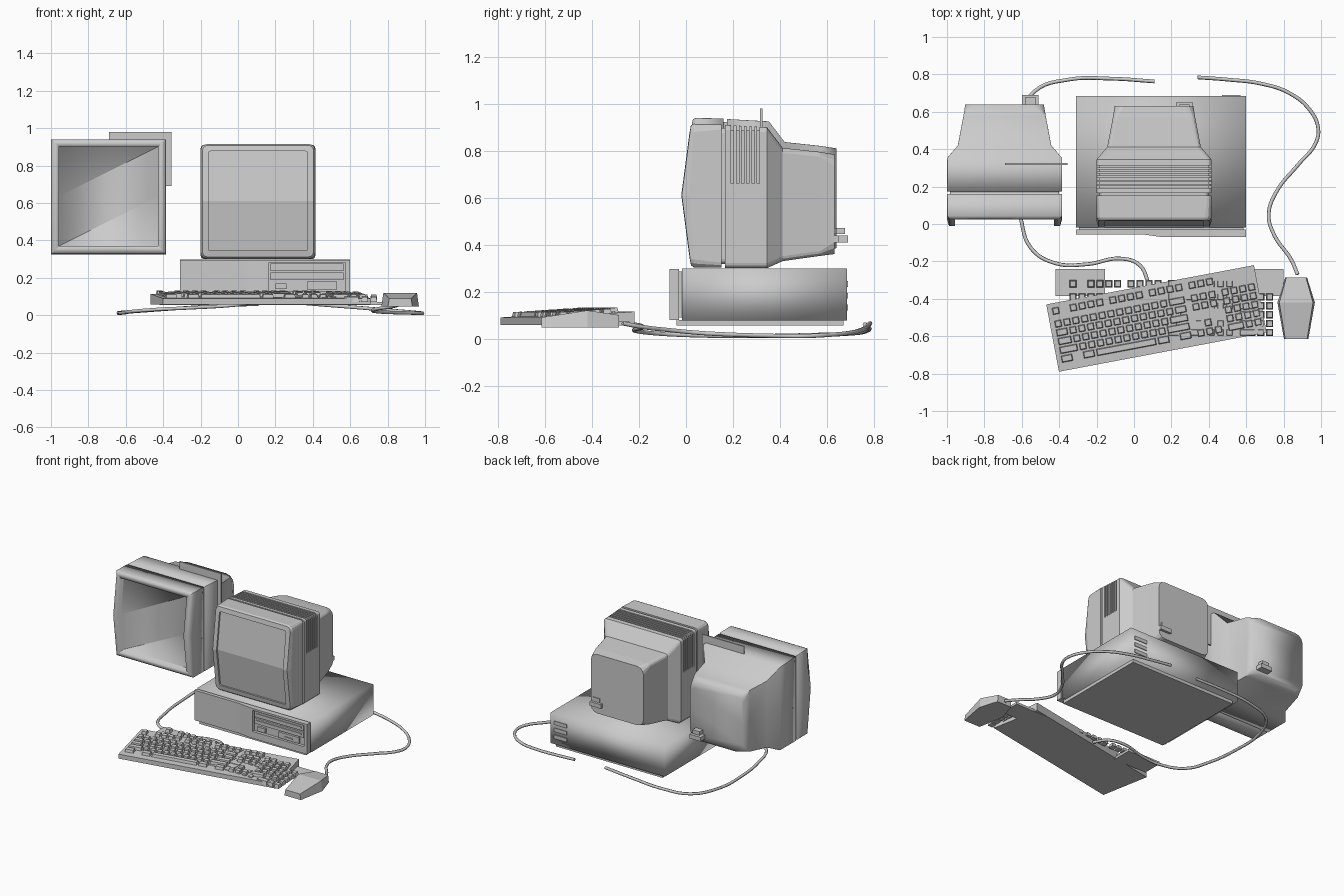
import bpy, bmesh, math
from mathutils import Vector

if "Cube" in bpy.data.objects:
    bpy.data.objects.remove(bpy.data.objects["Cube"])


def mesh(name, verts, faces, smooth=False):
    me = bpy.data.meshes.new(name)
    me.from_pydata(verts, [], faces)
    bm = bmesh.new()
    bm.from_mesh(me)
    bmesh.ops.recalc_face_normals(bm, faces=bm.faces)
    bm.to_mesh(me)
    bm.free()
    for p in me.polygons:
        p.use_smooth = smooth
    ob = bpy.data.objects.new(name, me)
    bpy.context.collection.objects.link(ob)
    return ob


def prism(name, pts, axis, a, b, smooth=False):
    """Extrude a 2D outline along an axis from a to b."""
    place = {'x': lambda p, t: (t, p[0], p[1]),
             'y': lambda p, t: (p[0], t, p[1]),
             'z': lambda p, t: (p[0], p[1], t)}[axis]
    n = len(pts)
    verts = [place(p, t) for t in (a, b) for p in pts]
    faces = [[i, (i + 1) % n, n + (i + 1) % n, n + i] for i in range(n)]
    faces += [list(range(n)), list(range(n, 2 * n))]
    return mesh(name, verts, faces, smooth)


def box(name, x0, x1, y0, y1, z0, z1, smooth=False):
    return prism(name, [(x0, y0), (x1, y0), (x1, y1), (x0, y1)], 'z', z0, z1, smooth)


def cut(target, cutter):
    cutter.hide_render = True
    cutter.hide_set(True)
    m = target.modifiers.new("cut", 'BOOLEAN')
    m.operation, m.solver, m.object = 'DIFFERENCE', 'EXACT', cutter


def ring(cx, hw, z0, z1, y, r, bulge, seg=3):
    """Rounded rectangle loop, bowed forward at mid height."""
    cz, hh = (z0 + z1) / 2, (z1 - z0) / 2
    pts = []
    for sx, sz, a0 in ((1, 1, 0), (-1, 1, 90), (-1, -1, 180), (1, -1, 270)):
        if sx == 1 and sz == 1:
            pts.append((hw, 0))
        if sx == -1 and sz == -1:
            pts.append((-hw, 0))
        for k in range(seg + 1):
            a = math.radians(a0 + 90 * k / seg)
            pts.append((sx * (hw - r) + r * math.cos(a), sz * (hh - r) + r * math.sin(a)))
    return [(cx + px, y - bulge * (1 - abs(pz) / 0.305), cz + pz) for px, pz in pts]


def monitor(name, cx, dz, dy, r, depth, back_r, smooth):
    """One shell: screen, bezel, groove, case and tapered back."""
    rows = [(.265, .345, .877, .02 + depth, r * .3, .04),
            (.265, .345, .877, .02, r * .3, .04),
            (.297, .312, .909, .022, r * .8, .04),
            (.307, .302, .915, .035, r, .02),
            (.307, .302, .912, .152, r * .6, 0),
            (.292, .317, .897, .152, r * .6, 0),
            (.292, .317, .897, .166, r * .6, 0),
            (.307, .300, .910, .166, r * .6, 0),
            (.307, .300, .900, .345, r * .6, 0),
            (.250, .330, .812, .412, r * .6, 0),
            (.220, .352, .795, .570, r * .6, 0),
            (.210, .360, .785, .632, back_r, 0)]
    rings = [ring(cx, w, a + dz, b + dz, y + dy, rr, bl) for w, a, b, y, rr, bl in rows]
    n = len(rings[0])
    verts = [v for rg in rings for v in rg]
    faces = []
    for k in range(len(rings) - 1):
        for i in range(n):
            j = (i + 1) % n
            faces.append([k * n + i, k * n + j, (k + 1) * n + j, (k + 1) * n + i])
    for base in (0, (len(rings) - 1) * n):
        faces.append([base + i for i in range(n // 2 + 1)])
        faces.append([base + i for i in range(n // 2, n)] + [base])
    return mesh(name, verts, faces, smooth)


# Monitors
right = monitor("monitor", .107, 0, 0, .035, .012, .05, False)
left = monitor("spare_monitor", -.692, .025, .008, .003, .045, .06, True)

# Cooling louvres wrapping over the top and sides of the case
W, V = .34, .294
for i in range(6):
    y = .192 + i * .022
    u = [(.107 - W, .66), (.107 - V, .66), (.107 - V, .888), (.107 + V, .888),
         (.107 + V, .66), (.107 + W, .66), (.107 + W, .96), (.107 - W, .96)]
    cut(right, prism(f"louvre_cutter_{i}", u, 'y', y, y + .011))

# Loose louvre plate behind the spare monitor
prism("louvre_plate", [(-.69, .98), (-.69, .925), (-.40, .925), (-.40, .69),
                       (-.355, .69), (-.355, .98)], 'y', .316, .326)

# Rear plugs
for nm, x, y1 in (("spare_monitor", -.555, .69), ("monitor", .27, .65)):
    box(nm + "_lower_plug", x - .045, x + .045, .62, y1, .41, .44)
    box(nm + "_upper_plug", x - .028, x + .028, .62, y1 - .012, .445, .472)

# Desktop case
box("case_body", -.31, .60, -.018, .685, .077, .298, True)
box("case_neck", -.295, .585, -.035, -.01, .09, .285)
box("case_plinth", -.28, .57, -.04, .67, .055, .08)
bezel = prism("case_bezel", [(-.31, -.03), (-.31, -.056), (.05, -.056), (.15, -.07),
                             (.60, -.07), (.60, -.03)], 'z', .08, .296)
cut(bezel, box("drive_bay_cutter", .165, .575, -.10, -.048, .13, .282))
for i, z in enumerate((.236, .188)):
    box(f"drive_{i}", .175, .565, -.062, -.04, z, z + .04)
    box(f"drive_tray_{i}", .19, .55, -.068, -.06, z + .016, z + .028)
box("floppy_drive", .37, .53, -.064, -.04, .137, .18)
box("floppy_latch", .42, .48, -.07, -.06, .15, .16)
box("power_switch", .20, .26, -.064, -.04, .14, .17)
for i in range(3):
    box(f"rear_port_{i}", .47, .57, .68, .69, .12 + i * .05, .145 + i * .05)

# Keyboard: wedge tray and key caps laid out row by row (negative = gap)
ONE = [1]
PAD = [-.5] + ONE * 3 + [-.5] + ONE * 4
ROWS = [(.14, [1, -1] + (ONE * 4 + [-.5]) * 3 + ONE * 3),
        (.07, ONE * 13 + [2] + PAD),
        (.0225, [1.5] + ONE * 12 + [1.5] + PAD),
        (-.025, [1.75] + ONE * 11 + [2.25, -4] + ONE * 4),
        (-.0725, [2.25] + ONE * 10 + [2.75, -1.5, 1, -1.5] + ONE * 4),
        (-.12, [1.5, -1, 1.5, 7, 1.5, -1, 1.5, -.5, 1, 1, 1, -.5, 2, 1, 1])]
U = .0478


def key_caps(name):
    verts, faces = [], []
    for v, row in ROWS:
        x = -.545
        for w in row:
            if w > 0:
                c, hw, hd = x + w * U / 2, w * U / 2 - .005, .0195
                b = len(verts)
                for t, lift in ((0, -.006), (.005, .019)):
                    for sx, sy in ((-1, -1), (1, -1), (1, 1), (-1, 1)):
                        yy = v + sy * (hd - t)
                        z = .1025 + yy * .068 + lift
                        verts.append((c + sx * (hw - t), yy, z))
                faces += [[b + 3, b + 2, b + 1, b], [b + 4, b + 5, b + 6, b + 7]]
                faces += [[b + i, b + (i + 1) % 4, b + 4 + (i + 1) % 4, b + 4 + i] for i in range(4)]
            x += abs(w) * U
    return mesh(name, verts, faces)


tray = prism("keyboard_tray", [(-.183, .058), (.183, .058), (.183, .115), (-.183, .09)],
             'x', -.565, .565)
caps = key_caps("keyboard_keys")
for ob in (tray, caps):
    ob.location = (.12, -.505, 0)
    ob.rotation_euler.z = math.radians(10.7)
# Second, unrotated key set and feet showing past the tray
loose = key_caps("loose_keys")
loose.location = (.195, -.46, -.015)
box("keyboard_foot_left", -.42, -.155, -.385, -.24, .055, .072)
box("keyboard_foot_right", .535, .80, -.385, -.24, .055, .072)

# Mouse: three cross-sections front to back
sections = [(-.615, .065, .09), (-.42, .10, .12), (-.285, .058, .10)]
mv, mf = [], []
for y, hw, top in sections:
    mv += [(.867 - hw, y, .048), (.867 + hw, y, .048),
           (.867 + hw * .9, y, top), (.867 - hw * .9, y, top)]
for k in (0, 4):
    mf += [[k + i, k + (i + 1) % 4, k + 4 + (i + 1) % 4, k + 4 + i] for i in range(4)]
mf += [[0, 1, 2, 3], [8, 9, 10, 11]]
mesh("mouse", mv, mf)


# Cables
def cable(name, pts):
    cu = bpy.data.curves.new(name, 'CURVE')
    cu.dimensions = '3D'
    cu.bevel_depth, cu.bevel_resolution = .01, 1
    cu.resolution_u, cu.use_fill_caps = 6, True
    sp = cu.splines.new('BEZIER')
    sp.bezier_points.add(len(pts) - 1)
    for bp, p in zip(sp.bezier_points, pts):
        bp.co = Vector(p)
        bp.handle_left_type = bp.handle_right_type = 'AUTO'
    bpy.context.collection.objects.link(bpy.data.objects.new(name, cu))


cable("keyboard_cable", [(.08, -.32, .07), (.03, -.22, .06), (-.07, -.185, .05),
                         (-.25, -.215, .04), (-.42, -.21, .032), (-.55, -.13, .022),
                         (-.605, .03, .014), (-.635, .28, .011), (-.625, .52, .015),
                         (-.53, .71, .022), (-.35, .772, .035), (-.12, .777, .05),
                         (.11, .762, .06)])
cable("mouse_cable", [(.875, -.27, .065), (.84, -.19, .05), (.75, -.06, .035),
                      (.72, .05, .025), (.76, .17, .018), (.88, .32, .013),
                      (.97, .43, .011), (.985, .51, .011), (.94, .61, .016),
                      (.83, .70, .025), (.68, .75, .038), (.5, .772, .052),
                      (.34, .784, .065)])
